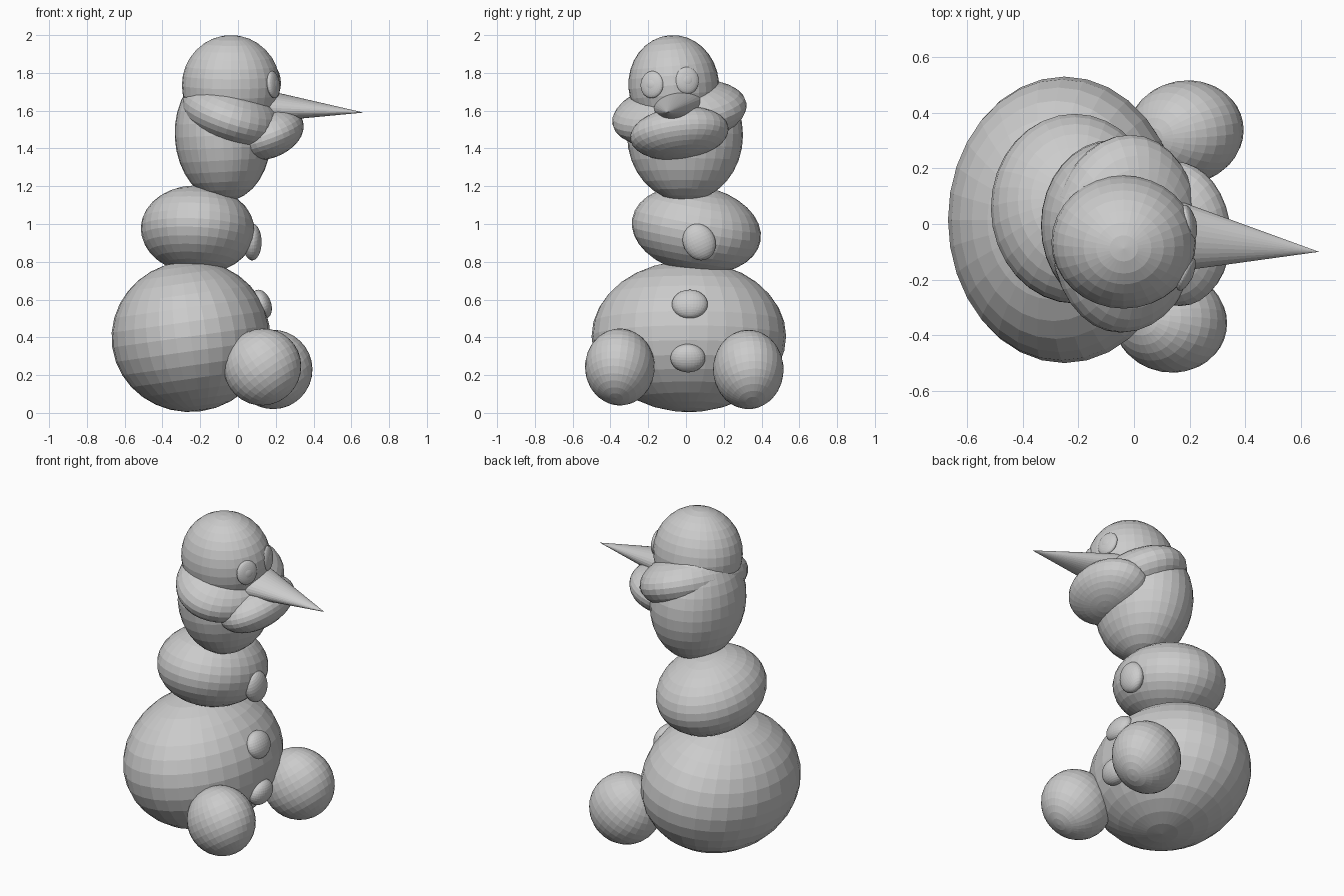
import bpy
from math import radians
from mathutils import Vector, Euler

default = bpy.data.objects.get("Cube")
if default:
    bpy.data.objects.remove(default, do_unlink=True)

clay = bpy.data.materials.new("grey clay")
clay.use_nodes = True
colour = (0.6, 0.6, 0.6, 1)
clay.diffuse_color = colour
clay.node_tree.nodes["Principled BSDF"].inputs["Base Color"].default_value = colour


def finish(name, tilt):
    obj = bpy.context.object
    obj.name = name
    obj.rotation_euler = [radians(a) for a in tilt]
    obj.data.materials.append(clay)
    return obj


def ball(name, centre, radii, tilt=(0, 0, 0)):
    """Faceted ellipsoid with its own radii and tilt in degrees."""
    bpy.ops.mesh.primitive_uv_sphere_add(segments=32, ring_count=16, radius=1, location=centre)
    obj = finish(name, tilt)
    obj.scale = radii
    return obj


# Stacked body
ball("belly", (-0.25, 0.015, 0.405), (0.42, 0.515, 0.4), (0, -8, 0))
ball("chest", (-0.213, 0.055, 0.97), (0.302, 0.345, 0.23), (-10, 3, 0))

# Head, cheeks and muzzle
ball("jaw", (-0.08, -0.005, 1.47), (0.255, 0.307, 0.35), (0, -3, 0))
ball("crown", (-0.037, -0.065, 1.735), (0.26, 0.24, 0.265), (5, 0, 0))
ball("cheeks", (-0.03, -0.035, 1.585), (0.275, 0.36, 0.165), (9, 18, 0))
ball("muzzle", (0.155, -0.035, 1.48), (0.2, 0.262, 0.13), (7, -20, 0))

# Long flattened nose, running from inside the head to its tip
base, tip = Vector((0.1, -0.04, 1.627)), Vector((0.665, -0.1, 1.59))
axis = tip - base
bpy.ops.mesh.primitive_cone_add(vertices=32, radius1=1, radius2=0, depth=1, location=(base + tip) / 2)
nose = finish("nose", (0, 0, 0))
nose.scale = (0.09, 0.143, axis.length)
turn = Euler((radians(10), 0, 0)).to_matrix() @ Euler((0, radians(90), 0)).to_matrix()
swing = Vector((1, 0, 0)).rotation_difference(axis).to_matrix()
nose.rotation_euler = (swing @ turn).to_euler()

# Flat round eyes with small raised pupils
for side, y, z, x, yaw in (("left", 0.005, 1.76, 0.198, 14), ("right", -0.18, 1.738, 0.187, -24)):
    tilt = (0, 84, yaw)
    out = Euler([radians(a) for a in tilt]).to_matrix() @ Vector((0, 0, 1))
    centre = Vector((x, y, z))
    ball(side + "_eye", centre, (0.072, 0.065, 0.024), tilt)
    ball(side + "_pupil", centre + out * 0.012, (0.035, 0.035, 0.014), tilt)

# Buttons down the front
ball("top_button", (0.075, 0.07, 0.905), (0.05, 0.085, 0.1), (25, 0, 0))
ball("middle_button", (0.125, 0.02, 0.575), (0.05, 0.095, 0.08), (0, -20, 0))
ball("bottom_button", (0.15, 0.01, 0.29), (0.055, 0.092, 0.076), (0, 12, 0))

# Round feet
ball("left_foot", (0.185, 0.33, 0.23), (0.21, 0.186, 0.21), (0, -35, 10))
ball("right_foot", (0.13, -0.35, 0.243), (0.207, 0.184, 0.202), (0, -35, -10))
